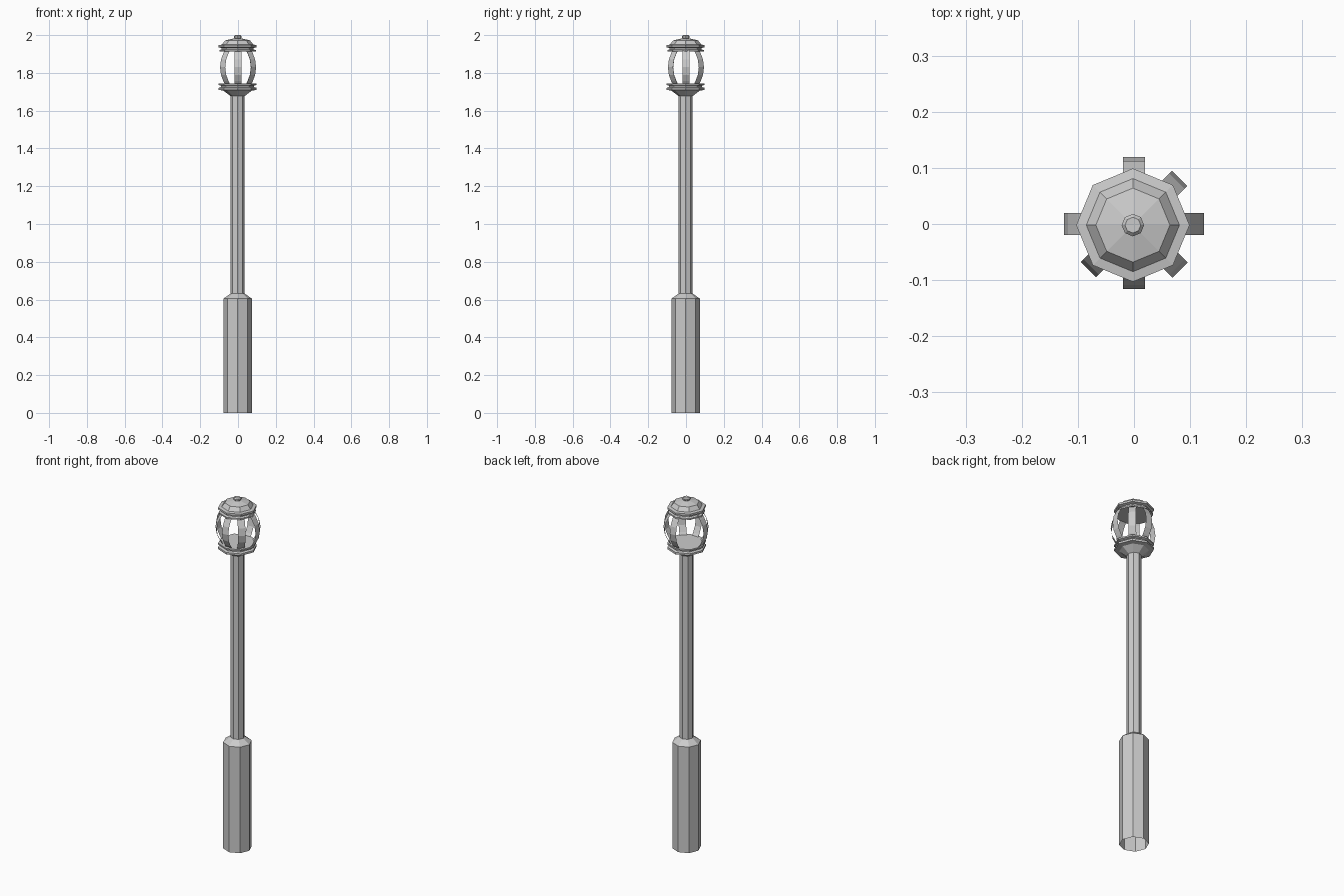
import bpy, bmesh
from math import cos, sin, pi, radians

if "Cube" in bpy.data.objects:
    bpy.data.objects.remove(bpy.data.objects["Cube"])

CX, CY = -0.002, -0.002   # post axis (one strap is missing, so bounds are off-centre)


def make_object(name, bm):
    mesh = bpy.data.meshes.new(name)
    bm.to_mesh(mesh)
    bm.free()
    obj = bpy.data.objects.new(name, mesh)
    bpy.context.collection.objects.link(obj)
    return obj


def octagon_lathe(name, profile, cap_bottom=False, cap_top=False):
    """Spin an (r, z) profile, listed bottom to top, into an eight-sided part."""
    bm = bmesh.new()
    rings = [[bm.verts.new((CX + r * cos(i * pi / 4), CY + r * sin(i * pi / 4), z))
              for i in range(8)] for r, z in profile]
    for a, b in zip(rings, rings[1:]):
        for i in range(8):
            j = (i + 1) % 8
            bm.faces.new((a[i], a[j], b[j], b[i]))
    if cap_bottom:
        bm.faces.new(rings[0][::-1])
    if cap_top:
        bm.faces.new(rings[-1])
    return make_object(name, bm)


def strap(name, angle, reach):
    """Thin bowed sheet running from the lower ring to the upper ring."""
    bow = [(-0.040, 1.735), (-0.024, 1.757), (-0.007, 1.79), (0, 1.83),
           (-0.007, 1.87), (-0.024, 1.903), (-0.040, 1.925)]
    c, s = cos(radians(angle)), sin(radians(angle))
    bm = bmesh.new()
    rows = []
    for d, z in bow:
        r = reach + d
        rows.append([bm.verts.new((r * c - w * s, r * s + w * c, z))
                     for w in (-0.0195, 0.0195)])
    for a, b in zip(rows, rows[1:]):
        bm.faces.new((a[0], a[1], b[1], b[0]))
    return make_object(name, bm)


# Post: wide open-bottomed base, chamfered shoulder, slim shaft
octagon_lathe("post_base", [(0.075, 0), (0.075, 0.605), (0.037, 0.632)])
octagon_lathe("post_shaft", [(0.037, 0.63), (0.037, 1.68)])

# Lantern floor: flared collar with a double rim
octagon_lathe("lantern_base", [
    (0.037, 1.677), (0.075, 1.706), (0.101, 1.71), (0.101, 1.721),
    (0.087, 1.725), (0.087, 1.732), (0.101, 1.736), (0.101, 1.744),
    (0.085, 1.744)], cap_top=True)

# Lantern roof: double rim, stepped dome
octagon_lathe("lantern_roof", [
    (0.085, 1.912), (0.097, 1.912), (0.097, 1.920), (0.085, 1.924),
    (0.085, 1.932), (0.101, 1.936), (0.101, 1.947), (0.083, 1.950),
    (0.066, 1.972), (0.018, 1.983)], cap_bottom=True, cap_top=True)

# Finial
octagon_lathe("finial", [(0.014, 1.980), (0.020, 1.986), (0.020, 1.994),
                         (0.014, 2.0)], cap_top=True)

# Seven cage straps; the back-left one is absent
for n, (angle, reach) in enumerate([(0, 0.1245), (45, 0.115), (90, 0.119),
                                    (180, 0.1245), (225, 0.115),
                                    (270, 0.116), (315, 0.116)]):
    strap(f"cage_strap_{n + 1}", angle, reach)
